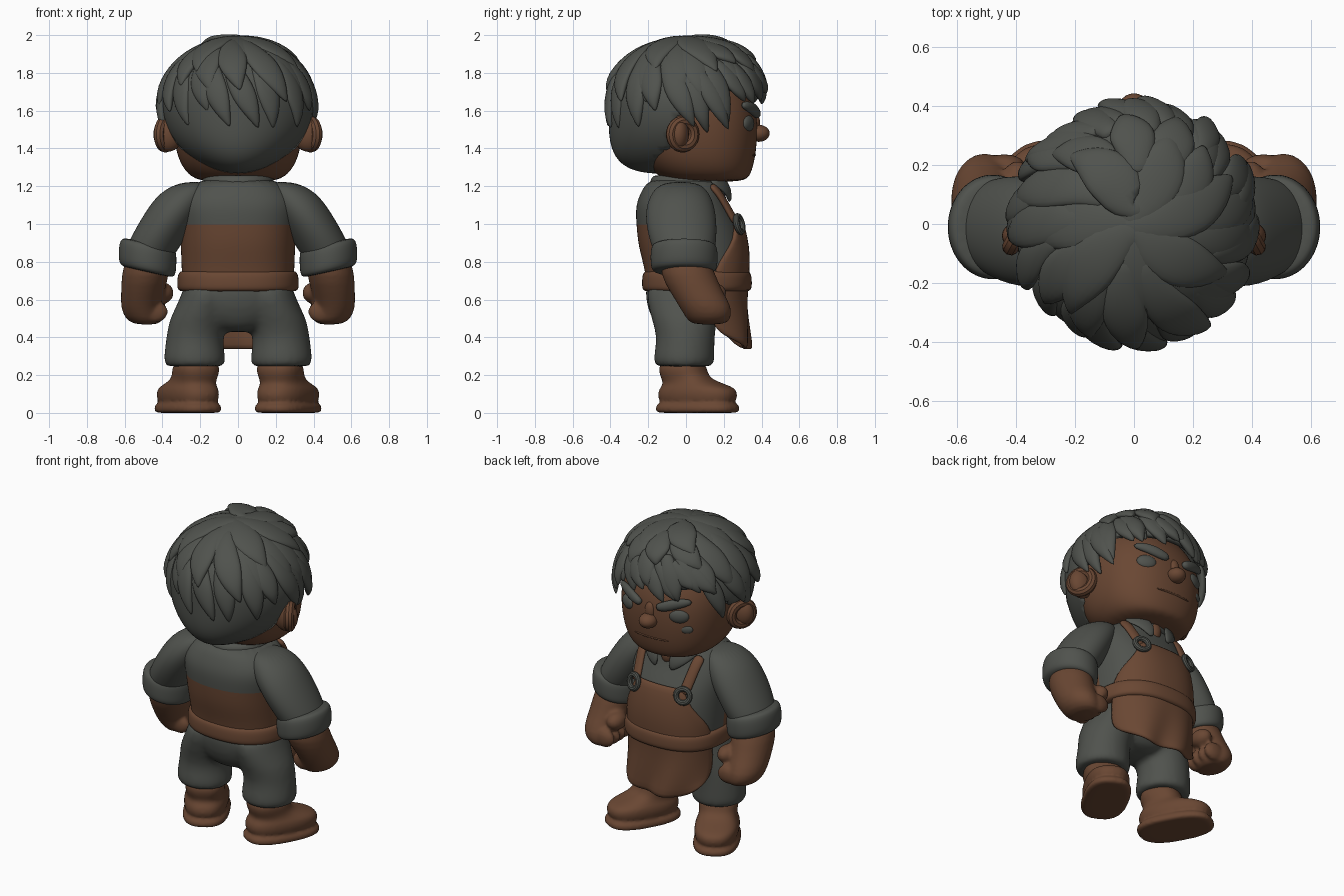
import bpy, bmesh, math, random
from mathutils import Vector, Matrix

random.seed(4)
cube = bpy.data.objects.get("Cube")
if cube:
    bpy.data.objects.remove(cube, do_unlink=True)


def material(name, rgb):
    m = bpy.data.materials.new(name)
    m.use_nodes = True
    m.diffuse_color = (*rgb, 1)
    m.node_tree.nodes["Principled BSDF"].inputs["Base Color"].default_value = (*rgb, 1)
    return m


GREY = material("charcoal grey", (0.08, 0.085, 0.075))
BROWN = material("warm brown", (0.143, 0.063, 0.033))
SIDES = ((1, "left"), (-1, "right"))


def finish(name, bm, mats, rule=None, levels=2, solid=0, fuse=0):
    bmesh.ops.recalc_face_normals(bm, faces=bm.faces)
    for f in bm.faces:
        f.smooth = True
        if rule:
            f.material_index = rule(f.calc_center_median())
    me = bpy.data.meshes.new(name)
    bm.to_mesh(me)
    bm.free()
    for m in mats:
        me.materials.append(m)
    ob = bpy.data.objects.new(name, me)
    bpy.context.collection.objects.link(ob)
    if solid:
        mod = ob.modifiers.new("Thickness", 'SOLIDIFY')
        mod.thickness, mod.offset = solid, 0
    if levels:
        mod = ob.modifiers.new("Smooth", 'SUBSURF')
        mod.levels = mod.render_levels = levels
    if fuse:
        mod = ob.modifiers.new("Fuse", 'REMESH')
        mod.mode, mod.voxel_size, mod.use_smooth_shade = 'VOXEL', fuse, True
        mod = ob.modifiers.new("Relax", 'SMOOTH')
        mod.factor, mod.iterations = .5, 5
    return ob


def skin(bm, rings):
    loops = [[bm.verts.new(p) for p in r] for r in rings]
    n = len(loops[0])
    for a, b in zip(loops, loops[1:]):
        for i in range(n):
            j = (i + 1) % n
            bm.faces.new((a[i], a[j], b[j], b[i]))
    bm.faces.new(loops[0][::-1])
    bm.faces.new(loops[-1])


def stack(bm, rows, n=2, tilt=0, s=1, segs=24):
    """Stack of horizontal super-ellipse rings: x, y, z, half width, half depth."""
    rings = []
    for x, y, z, rx, ry in rows:
        ring = []
        for k in range(segs):
            a = math.tau * k / segs
            dx = rx * math.copysign(abs(math.cos(a)) ** (2 / n), math.cos(a))
            dy = ry * math.copysign(abs(math.sin(a)) ** (2 / n), math.sin(a))
            ring.append((s * (x + dx), y + dy, z + tilt * dx))
        rings.append(ring)
    skin(bm, rings)


def loft(name, rows, mats, n=2, tilt=0, rule=None, s=1):
    bm = bmesh.new()
    stack(bm, rows, n, tilt, s)
    return finish(name, bm, mats, rule)


def add_ball(bm, loc, radii):
    m = Matrix.Translation(loc) @ Matrix.Diagonal((*radii, 1))
    bmesh.ops.create_uvsphere(bm, u_segments=24, v_segments=14, radius=1, matrix=m)


def ball(name, loc, radii, mat, turn=0):
    bm = bmesh.new()
    add_ball(bm, (0, 0, 0), radii)
    ob = finish(name, bm, [mat], levels=0)
    ob.location, ob.rotation_euler = loc, (0, 0, turn)


def ring(name, loc, facing, major, minor, mat):
    bpy.ops.mesh.primitive_torus_add(major_radius=major, minor_radius=minor,
                                     major_segments=28, minor_segments=10, location=loc)
    ob = bpy.context.object
    ob.name = name
    ob.rotation_euler = Vector(facing).to_track_quat('Z', 'Y').to_euler()
    ob.data.materials.append(mat)
    bpy.ops.object.shade_smooth_by_angle()


def sweep(name, pts, normals, widths, thick, mat):
    """Flattened strand that follows a path, lying against the given normals."""
    rings = []
    for i, p in enumerate(pts):
        t = pts[min(i + 1, len(pts) - 1)] - pts[max(i - 1, 0)]
        side = t.cross(normals[i]).normalized()
        up = side.cross(t).normalized()
        h = min(thick, widths[i])
        rings.append([p + side * widths[i] * math.cos(a) + up * h * math.sin(a)
                      for a in (math.tau * k / 10 for k in range(10))])
    bm = bmesh.new()
    skin(bm, rings)
    finish(name, bm, [mat], levels=1)


# Torso: shirt with the apron wrapped round the lower back
TORSO = [(0, .045, .62, .295, .255), (0, .05, .75, .30, .265), (0, .03, .88, .305, .285),
         (0, .01, 1.0, .31, .275), (0, -.02, 1.1, .32, .25), (0, -.02, 1.18, .28, .215),
         (0, 0, 1.25, .18, .19)]
loft("shirt_body", TORSO, [GREY, BROWN], 2.4,
     rule=lambda c: int(c.z < .75 or (c.z < 1.0 and c.y < .02)))


def chest(x, z):
    """Front surface of the torso."""
    for a, b in zip(TORSO, TORSO[1:]):
        if z <= b[2]:
            break
    t = (z - a[2]) / (b[2] - a[2])
    _, cy, _, rx, ry = (u + (v - u) * t for u, v in zip(a, b))
    return cy + ry * max(0, 1 - abs(x / rx) ** 2.4) ** (1 / 2.4)


loft("belt", [(0, .055, .64, .28, .25), (0, .058, .645, .325, .292), (0, .058, .69, .325, .294),
              (0, .058, .75, .32, .29), (0, .055, .755, .28, .25)], [BROWN], 2.4)

# Apron: bib and hanging skirt as one curved sheet
bm = bmesh.new()
grid = []
for z, w in ((1.03, .16), (1.0, .18), (.92, .215), (.84, .27), (.76, .29), (.68, .288),
             (.58, .288), (.48, .288), (.39, .285), (.335, .265)):
    drop = max(0, .65 - z)
    row = []
    for k in range(17):
        t = k / 8 - 1
        x = t * w
        y = chest(x, max(z, .62)) + .008 + drop * (.06 + .06 * math.sin(7 * t + 9 * z))
        row.append(bm.verts.new((x, y, z + drop * .25 * t ** 4)))
    grid.append(row)
for a, b in zip(grid, grid[1:]):
    for i in range(16):
        bm.faces.new((a[i], a[i + 1], b[i + 1], b[i]))
finish("apron", bm, [BROWN], levels=1, solid=.03)

# Collar, neck and open shirt front
loft("collar", [(0, .01, 1.18, .19, .2), (0, .01, 1.22, .195, .205), (0, .01, 1.255, .185, .19),
                (0, .01, 1.26, .15, .16)], [GREY])
loft("neck", [(0, .02, 1.15, .15, .15), (0, .02, 1.25, .15, .15), (0, .03, 1.35, .16, .16)], [BROWN])
ball("open_neckline", (0, .19, 1.19), (.04, .03, .055), BROWN)

# Head: broad flat face narrowing to the jaw
loft("head", [(0, .12, 1.22, .19, .19), (0, .09, 1.26, .27, .255), (0, .06, 1.35, .325, .31),
              (0, .04, 1.5, .35, .345), (0, .02, 1.65, .345, .35), (0, 0, 1.8, .28, .28),
              (0, 0, 1.9, .15, .15)], [BROWN], 2.3)
ball("nose", (0, .385, 1.48), (.055, .058, .045), BROWN)
ball("nose_bridge", (0, .362, 1.535), (.035, .03, .06), BROWN)
ball("mouth", (0, .352, 1.365), (.12, .018, .009), BROWN)
ball("cheek_smudge", (-.222, .308, 1.45), (.036, .012, .025), GREY, .5)

for s, side in SIDES:
    # Face details and ears
    ball(side + "_eye", (s * .18, .328, 1.532), (.06, .025, .043), GREY, -s * .42)
    brow = [Vector((s * x, y, z)) for x, y, z in
            ((.05, .38, 1.575), (.11, .372, 1.592), (.18, .345, 1.62), (.255, .295, 1.632))]
    sweep(side + "_eyebrow", brow, [Vector((s * .3, 1, 0))] * 4, (.022, .034, .034, .018), .023, GREY)
    ball(side + "_ear", (s * .37, -.04, 1.475), (.078, .055, .092), BROWN)
    ring(side + "_ear_rim", (s * .385, -.018, 1.475), (s, .55, 0), .067, .03, BROWN)

    # Collar flap, apron strap and buckle ring
    flap = [Vector((s * x, y, z)) for x, y, z in
            ((.17, .12, 1.25), (.115, .195, 1.22), (.075, .228, 1.17), (.055, .232, 1.115))]
    sweep(side + "_collar_flap", flap, [Vector((s * .4, .8, .4))] * 4, (.04, .06, .05, .01), .016, GREY)
    strap = []
    for k in range(6):
        z = 1.0 + k * .042
        x = .17 + k * .006
        strap.append(Vector((s * x, chest(x, z) + .012, z)))
    sweep(side + "_strap", strap, [Vector((s * .3, .8, .5))] * 6, [.034] * 6, .018, BROWN)
    ring(side + "_buckle", (s * .175, chest(.175, 1.0) + .028, 1.0), (s * .35, 1, .25), .042, .017, GREY)

    # Sleeve and rolled cuff
    loft(side + "_sleeve", [(.23, -.03, 1.225, .07, .09), (.28, -.03, 1.17, .135, .155),
                            (.34, -.03, 1.07, .148, .19), (.41, -.02, .95, .148, .185),
                            (.46, -.01, .86, .14, .165), (.48, -.01, .8, .12, .14)], [GREY], s=s)
    loft(side + "_cuff", [(.48, -.01, .745, .11, .13), (.48, -.01, .75, .15, .175),
                          (.48, -.01, .81, .155, .18), (.475, -.01, .89, .152, .178),
                          (.47, -.01, .9, .12, .14)], [GREY], tilt=.22, s=s)

    # Forearm and curled fist in one piece
    bm = bmesh.new()
    stack(bm, [(.48, -.01, .83, .12, .13), (.49, .01, .73, .127, .147), (.505, .055, .64, .115, .14),
               (.515, .105, .56, .108, .14), (.5, .12, .5, .1, .12), (.48, .12, .465, .07, .09)], s=s)
    for k in range(4):
        add_ball(bm, (s * .44, .035 + .056 * k, .535), (.07, .034, .058))
    add_ball(bm, (s * .395, .14, .635), (.055, .075, .055))
    finish(side + "_forearm_and_fist", bm, [BROWN], levels=1, fuse=.011)

    # Boot, turned outwards: sole, foot, shaft and laces in one piece
    bm = bmesh.new()
    stack(bm, [(0, .07, 0, .12, .21), (0, .07, .001, .14, .235), (0, .07, .045, .14, .235),
               (0, .07, .05, .12, .21)], 2.6)
    stack(bm, [(0, .07, .03, .128, .222), (0, .07, .1, .133, .226), (0, .07, .13, .13, .215),
               (0, .05, .152, .115, .17), (0, .0, .18, .11, .13), (0, -.02, .22, .12, .125),
               (0, -.02, .28, .12, .12)], 2.4)
    for k in range(3):
        add_ball(bm, (0, .15 - .03 * k, .15 + .025 * k), (.065, .016, .016))
    boot = finish(side + "_boot", bm, [BROWN], levels=1, fuse=.01)
    boot.location, boot.rotation_euler = (s * .232, 0, 0), (0, 0, -s * .5)

# Trousers: two legs fused with the seat
bm = bmesh.new()
for s, side in SIDES:
    stack(bm, [(.225, -.01, .245, .14, .135), (.23, -.01, .25, .165, .162), (.23, -.01, .31, .163, .162),
               (.232, 0, .4, .148, .152), (.205, -.01, .5, .162, .175), (.165, -.005, .6, .14, .205),
               (.15, 0, .7, .14, .21)], s=s)
stack(bm, [(0, 0, .425, .1, .1), (0, -.005, .46, .2, .16), (0, 0, .56, .305, .21),
           (0, .01, .66, .295, .23), (0, .02, .72, .28, .22)])
finish("trousers", bm, [GREY], levels=1, fuse=.018)


# Hair cap: rounded shell, fuller at the nape and over the forehead
def scalp(az, el, lift=0):
    c, q = math.cos(el), math.sin(el)
    e = 4 if q < 0 else 2 + max(0, math.sin(az))
    d = Vector((c * math.cos(az), (1 - abs(q) ** e) ** (1 / e) * math.sin(az), q))
    p = Vector((d.x * .385, d.y * .385 - .01, d.z * (.35 if q < 0 else .335) + 1.63))
    return p + d * lift, d.normalized()


def hairless(c):
    if c.y > -.03:
        return c.z < 1.57 + max(0, min(.14, c.y - .09))
    return c.y > -.03 - max(0, 1.55 - c.z) * .5


bm = bmesh.new()
bmesh.ops.create_uvsphere(bm, u_segments=64, v_segments=40, radius=1)
for v in bm.verts:
    v.co = scalp(math.atan2(v.co.y, v.co.x), math.asin(max(-1, min(1, v.co.z))))[0]
bare = [f for f in bm.faces if hairless(f.calc_center_median())]
bmesh.ops.delete(bm, geom=bare, context='FACES')
finish("hair_cap", bm, [GREY], levels=0, solid=.03)

# Hair locks: overlapping layers that swirl out from the crown, plus a dense fringe
for layer, count, start, rise, width, arc in (("fringe", 11, 42, -1, .06, 150), ("lower", 19, 50, 0, .07, 360),
                                              ("upper", 13, 76, 22, .086, 360), ("crown", 7, 100, 44, .1, 360)):
    for k in range(count):
        az = math.radians(15 + arc * (k + random.uniform(-.3, .3)) / count)
        front = math.sin(az)
        end = 8 if front > .5 else (-17 if front > -.1 else -13)
        end += rise + random.uniform(-8, 8)
        swirl, flick = random.uniform(.2, .5), random.uniform(.005, .035)
        pts, normals, widths = [], [], []
        for i in range(8):
            t = i / 7
            el = math.radians(start + (end - start) * t)
            lift = .004 + flick * t + (.015 * t if front > .4 else 0)
            p, d = scalp(az + swirl * (t - .7), el, lift)
            pts.append(p)
            normals.append(d)
            widths.append(width * (.5 + t if t < .5 else max(.06, 1 - (2 * t - 1) ** 2)))
        sweep(f"hair_{layer}_lock_{k + 1}", pts, normals, widths, .027, GREY)
